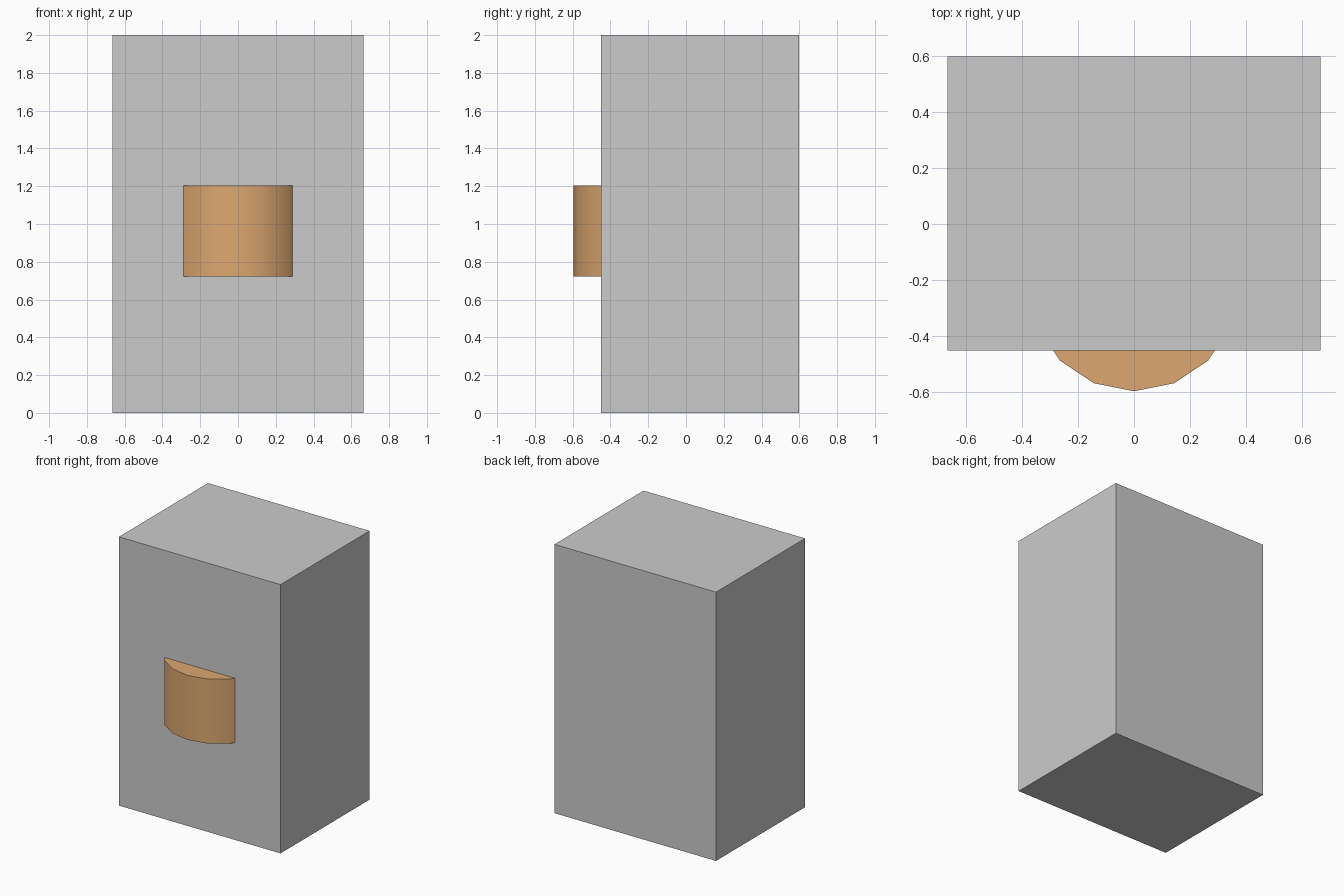
import bpy
import math

if "Cube" in bpy.data.objects:
    bpy.data.objects.remove(bpy.data.objects["Cube"])

# Main rectangular body
FRONT, BACK = -0.45, 0.597
bpy.ops.mesh.primitive_cube_add(size=1, location=(0, (FRONT + BACK) / 2, 1))
body = bpy.context.object
body.name = "body"
body.scale = (1.33, BACK - FRONT, 2)
bpy.ops.object.transform_apply(location=False, rotation=False, scale=True)

# Sixteen-sided drum half sunk into the front face
R, TIP = 0.374, -0.596
Z0, Z1 = 0.723, 1.203
bpy.ops.mesh.primitive_cylinder_add(vertices=16, radius=R, depth=Z1 - Z0,
                                    location=(0, TIP + R, (Z0 + Z1) / 2))
drum = bpy.context.object
drum.name = "front_drum"
bpy.ops.object.shade_smooth_by_angle(angle=math.radians(30))

# Tan material for the drum
tan = bpy.data.materials.new("tan")
tan.diffuse_color = (0.72, 0.39, 0.165, 1)
tan.use_nodes = True
tan.node_tree.nodes["Principled BSDF"].inputs["Base Color"].default_value = tan.diffuse_color
drum.data.materials.append(tan)
